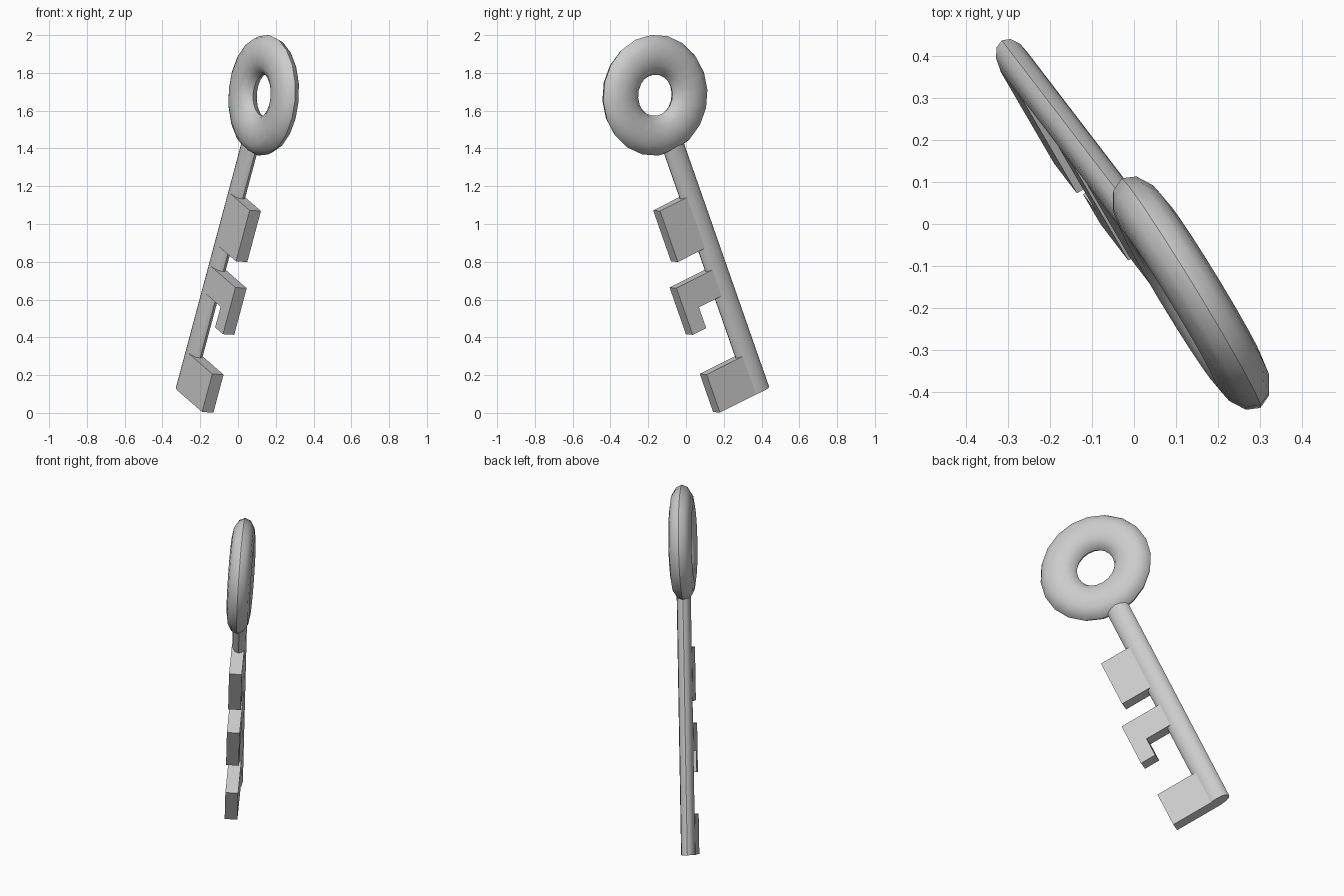
import bpy, bmesh
from mathutils import Vector, Matrix

if "Cube" in bpy.data.objects:
    bpy.data.objects.remove(bpy.data.objects["Cube"])

# Key frame: local X = direction of the bits, Y = along shaft, Z = thickness
u = Vector((0.245, -0.320, 0.915)).normalized()
v = Vector((0.46, -0.79, -0.40))
v = (v - u * v.dot(u)).normalized()
n = v.cross(u)            # points to the -x side
tip = Vector((-0.285, 0.386, 0.115))
FRAME = Matrix((v, u, n)).transposed().to_4x4()
FRAME.translation = tip
FLAT = 0.6                # the whole key is flattened


def place(obj, name, local):
    obj.name = name
    obj.data.transform(FRAME @ local)
    obj.data.update()


def smooth(obj):
    bpy.ops.object.select_all(action='DESELECT')
    obj.select_set(True)
    bpy.context.view_layer.objects.active = obj
    bpy.ops.object.shade_smooth_by_angle(angle=0.8)


# Ring handle
bpy.ops.mesh.primitive_torus_add(major_radius=0.215, minor_radius=0.106,
                                 major_segments=20, minor_segments=12)
ring = bpy.context.object
place(ring, "ring_handle", Matrix.Translation((0.003, 1.713, 0)) @ Matrix.Diagonal((1, 1, FLAT, 1)))
smooth(ring)

# Shaft
LENGTH = 1.48
bpy.ops.mesh.primitive_cylinder_add(vertices=12, radius=0.065, depth=LENGTH)
shaft = bpy.context.object
place(shaft, "shaft", Matrix.Translation((0, LENGTH / 2, 0)) @ Matrix.Diagonal((1, 1, FLAT, 1))
      @ Matrix.Rotation(1.5708, 4, 'X'))
smooth(shaft)


# Bits: flat profiles extruded through the thickness
def bit(name, profile, z0=-0.030, z1=0.040):
    bm = bmesh.new()
    face = bm.faces.new([bm.verts.new((x, y, z0)) for x, y in profile])
    ext = bmesh.ops.extrude_face_region(bm, geom=[face])["geom"]
    bmesh.ops.translate(bm, vec=(0, 0, z1 - z0),
                        verts=[e for e in ext if isinstance(e, bmesh.types.BMVert)])
    bmesh.ops.recalc_face_normals(bm, faces=bm.faces)
    mesh = bpy.data.meshes.new(name)
    bm.to_mesh(mesh)
    bm.free()
    obj = bpy.data.objects.new(name, mesh)
    bpy.context.collection.objects.link(obj)
    place(obj, name, Matrix.Identity(4))


bit("upper_bit", [(0, 0.845), (0.22, 0.845), (0.22, 1.14), (0, 1.14)])
bit("notched_bit", [(0, 0.57), (0.19, 0.57), (0.19, 0.45), (0.28, 0.45), (0.28, 0.72), (0, 0.72)])
bit("end_bit", [(0, 0), (0.28, 0), (0.28, 0.22), (0, 0.22)])
